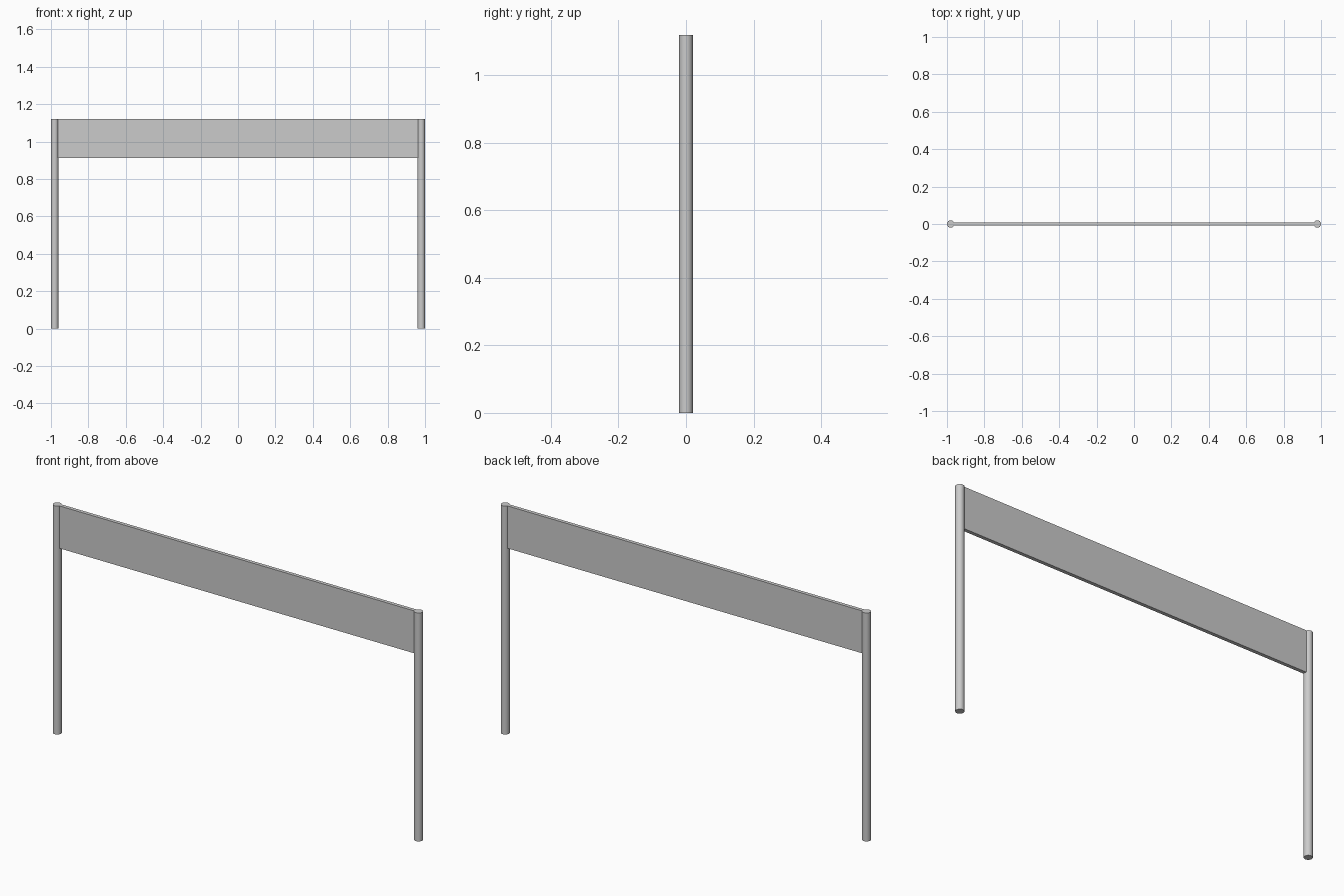
import bpy, math

if "Cube" in bpy.data.objects:
    bpy.data.objects.remove(bpy.data.objects["Cube"])

HEIGHT = 1.12
RADIUS = 0.02
POST_X = 1.0 - RADIUS
PANEL_BOTTOM = 0.912


def post(name, x):
    bpy.ops.mesh.primitive_cylinder_add(vertices=24, radius=RADIUS, depth=HEIGHT,
                                        location=(x, 0, HEIGHT / 2))
    ob = bpy.context.object
    ob.name = name
    bpy.ops.object.shade_smooth_by_angle(angle=math.radians(40))


# Two round upright posts
for name, x in (("left_post", -POST_X), ("right_post", POST_X)):
    post(name, x)

# Thin board spanning the posts, flush with their tops
bpy.ops.mesh.primitive_cube_add(size=1, location=(0, 0, (HEIGHT + PANEL_BOTTOM) / 2))
board = bpy.context.object
board.name = "cross_board"
board.scale = (2 * (POST_X - RADIUS * 0.8), 0.018, HEIGHT - PANEL_BOTTOM)
bpy.ops.object.transform_apply(location=False, rotation=False, scale=True)
